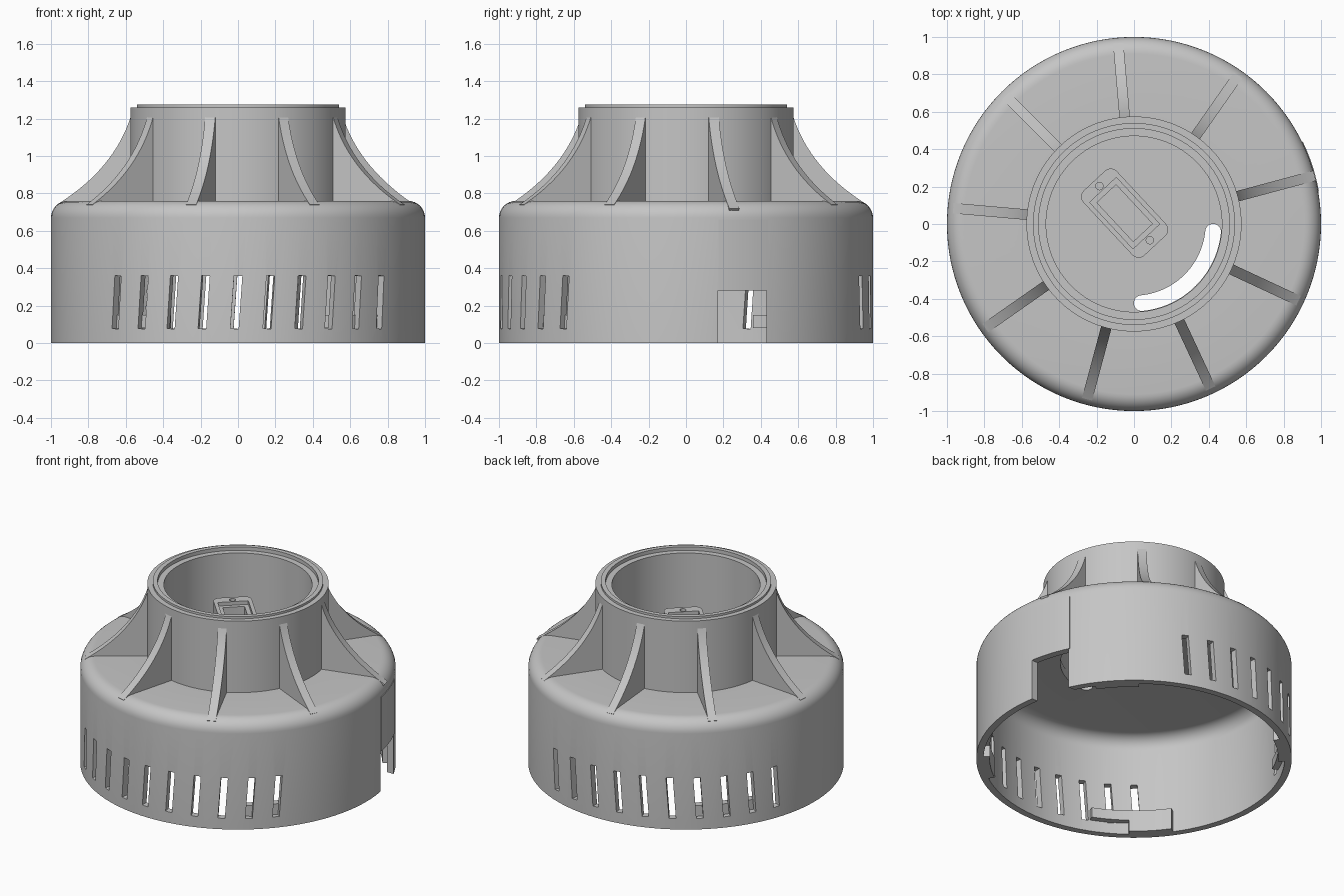
import bpy, bmesh, math
from math import sin, cos, pi, radians
from mathutils import Matrix, Vector

cube = bpy.data.objects.get("Cube")
if cube:
    bpy.data.objects.remove(cube, do_unlink=True)

grey = bpy.data.materials.new("plain grey plastic")
grey.use_nodes = True
grey.diffuse_color = (0.56, 0.56, 0.56, 1)
grey.node_tree.nodes["Principled BSDF"].inputs["Base Color"].default_value = (0.56, 0.56, 0.56, 1)


def finish(name, bm):
    bmesh.ops.recalc_face_normals(bm, faces=bm.faces)
    mesh = bpy.data.meshes.new(name)
    bm.to_mesh(mesh)
    bm.free()
    mesh.materials.append(grey)
    ob = bpy.data.objects.new(name, mesh)
    bpy.context.collection.objects.link(ob)
    return ob


def prism(bm, points, z0, z1, matrix=Matrix()):
    """Close a flat outline and extrude it from z0 to z1."""
    low = [bm.verts.new(matrix @ Vector((x, y, z0))) for x, y in points]
    high = [bm.verts.new(matrix @ Vector((x, y, z1))) for x, y in points]
    bm.faces.new(low[::-1])
    bm.faces.new(high)
    for i in range(len(low)):
        j = (i + 1) % len(low)
        bm.faces.new((low[i], low[j], high[j], high[i]))


def arc(cx, cy, r, a0, a1, n=12):
    angles = [radians(a0 + (a1 - a0) * i / n) for i in range(n + 1)]
    return [(cx + r * cos(a), cy + r * sin(a)) for a in angles]


def rounded(w, h, r, cx=0, cy=0):
    """Rounded rectangle outline."""
    pts = []
    for k, (sx, sy) in enumerate(((1, 1), (-1, 1), (-1, -1), (1, -1))):
        pts += arc(cx + sx * (w / 2 - r), cy + sy * (h / 2 - r), r, k * 90, k * 90 + 89, 5)
    return pts


def ring_sector(bm, r0, r1, a0, a1, z0, z1):
    prism(bm, arc(0, 0, r1, a0, a1) + arc(0, 0, r0, a1, a0), z0, z1)


def lathe(name, profile, steps=128):
    bm = bmesh.new()
    vs = [bm.verts.new((r, 0, z)) for r, z in profile]
    edges = [bm.edges.new(pair) for pair in zip(vs, vs[1:])]
    bmesh.ops.spin(bm, geom=vs + edges, cent=(0, 0, 0), axis=(0, 0, 1), angle=2 * pi, steps=steps)
    bmesh.ops.remove_doubles(bm, verts=bm.verts, dist=1e-4)
    return finish(name, bm)


def select_only(ob):
    bpy.ops.object.select_all(action='DESELECT')
    ob.select_set(True)
    bpy.context.view_layer.objects.active = ob


def cut(ob, cutter):
    cutter.hide_render = True
    mod = ob.modifiers.new("cut", 'BOOLEAN')
    mod.operation, mod.solver, mod.object = 'DIFFERENCE', 'EXACT', cutter
    select_only(ob)
    bpy.ops.object.modifier_apply(modifier=mod.name)
    bpy.data.objects.remove(cutter, do_unlink=True)


def smooth(ob):
    select_only(ob)
    bpy.ops.object.shade_smooth_by_angle(angle=radians(28))


# Housing: hollow skirt, shoulder, floor and open collar in one turned profile
profile = [(0.955, 0), (1, 0)]
profile += arc(0.91, 0.67, 0.09, 0, 90, 8)
profile += [(0.575, 0.76), (0.575, 1.26), (0.54, 1.26), (0.54, 1.275), (0.51, 1.275),
            (0.51, 1.25), (0.47, 1.25), (0.47, 0.76), (0, 0.76), (0, 0.7)]
profile += arc(0.865, 0.61, 0.09, 90, 0, 8)
profile += [(0.955, 0)]
housing = lathe("housing", profile)

# Two runs of vents, ten each, all leaning the same way across the housing
bm = bmesh.new()
vent = [(-0.022, -0.142), (0.022, -0.142), (0.022, 0.142), (-0.022, 0.142)]
for start, lean in ((-130.5, -4), (69.5, 4)):
    for i in range(10):
        a = radians(start + 10 * i)
        place = (Matrix.Rotation(a, 4, 'Z') @ Matrix.Translation((0.8, 0, 0.218))
                 @ Matrix.Rotation(radians(lean), 4, 'X')
                 @ Matrix(((0, 0, 1, 0), (1, 0, 0, 0), (0, 1, 0, 0), (0, 0, 0, 1))))
        prism(bm, vent, 0, 0.4, place)
cut(housing, finish("vent_cutter", bm))

# Cable notch in the side and curved slot through the floor
bm = bmesh.new()
prism(bm, [(0.8, 0.17), (1.2, 0.17), (1.2, 0.43), (0.8, 0.43)], -0.1, 0.28)
slot = arc(0, 0, 0.467, -84.5, -5.5, 24) + arc(0.423, -0.041, 0.042, 10, 160, 8)
slot += arc(0, 0, 0.383, -6.5, -83.5, 24) + arc(0.041, -0.423, 0.042, 110, 260, 8)
prism(bm, slot, 0.5, 0.9)
cut(housing, finish("opening_cutter", bm))
smooth(housing)

# Thin raised panel above the notch
bm = bmesh.new()
ring_sector(bm, 0.98, 1.004, 10, 26, 0.28, 0.66)
smooth(finish("notch_panel", bm))

# Nine curved ribs bracing the collar; the one over the notch reaches further
for k in range(9):
    end, foot = (Vector((1.0, 0.72)), 0.99) if k == 0 else (Vector((0.97, 0.74)), 0.95)
    top, mid = Vector((0.57, 1.22)), Vector((0.66, 0.93))
    curve = []
    for i in range(17):
        t = i / 16
        p = top * (1 - t) ** 2 + mid * 2 * t * (1 - t) + end * t * t
        curve.append((p.x, p.y))
    bm = bmesh.new()
    turn = Matrix.Rotation(radians(15 + 40 * k), 4, 'Z') @ Matrix.Rotation(pi / 2, 4, 'X')
    prism(bm, curve + [(foot, 0.71), (0.56, 0.71)], -0.028, 0.028, turn)
    smooth(finish(f"rib_{k + 1}", bm))

# Four locking tabs inside the skirt: an end block and a thin ledge
for k in range(4):
    a = -145 + 90 * k
    bm = bmesh.new()
    ring_sector(bm, 0.915, 0.965, a, a + 17, 0.0, 0.15)
    ring_sector(bm, 0.915, 0.965, a + 17, a + 32, 0.08, 0.15)
    smooth(finish(f"locking_tab_{k + 1}", bm))

# Raised socket block with a stepped pocket and two screw holes
place = Matrix.Translation((-0.05, 0.058, 0)) @ Matrix.Rotation(radians(-47), 4, 'Z')
bm = bmesh.new()
prism(bm, rounded(0.475, 0.245, 0.045), 0.74, 1.015, place)
socket = finish("socket_block", bm)
for w, h, depth in ((0.34, 0.195, 0.99), (0.285, 0.14, 0.78)):
    bm = bmesh.new()
    prism(bm, rounded(w, h, 0.004), depth, 1.2, place)
    cut(socket, finish("pocket_cutter", bm))
bm = bmesh.new()
for side in (-1, 1):
    prism(bm, rounded(0.04, 0.04, 0.02, side * 0.198), 0.9, 1.2, place)
cut(socket, finish("screw_hole_cutter", bm))
smooth(socket)
